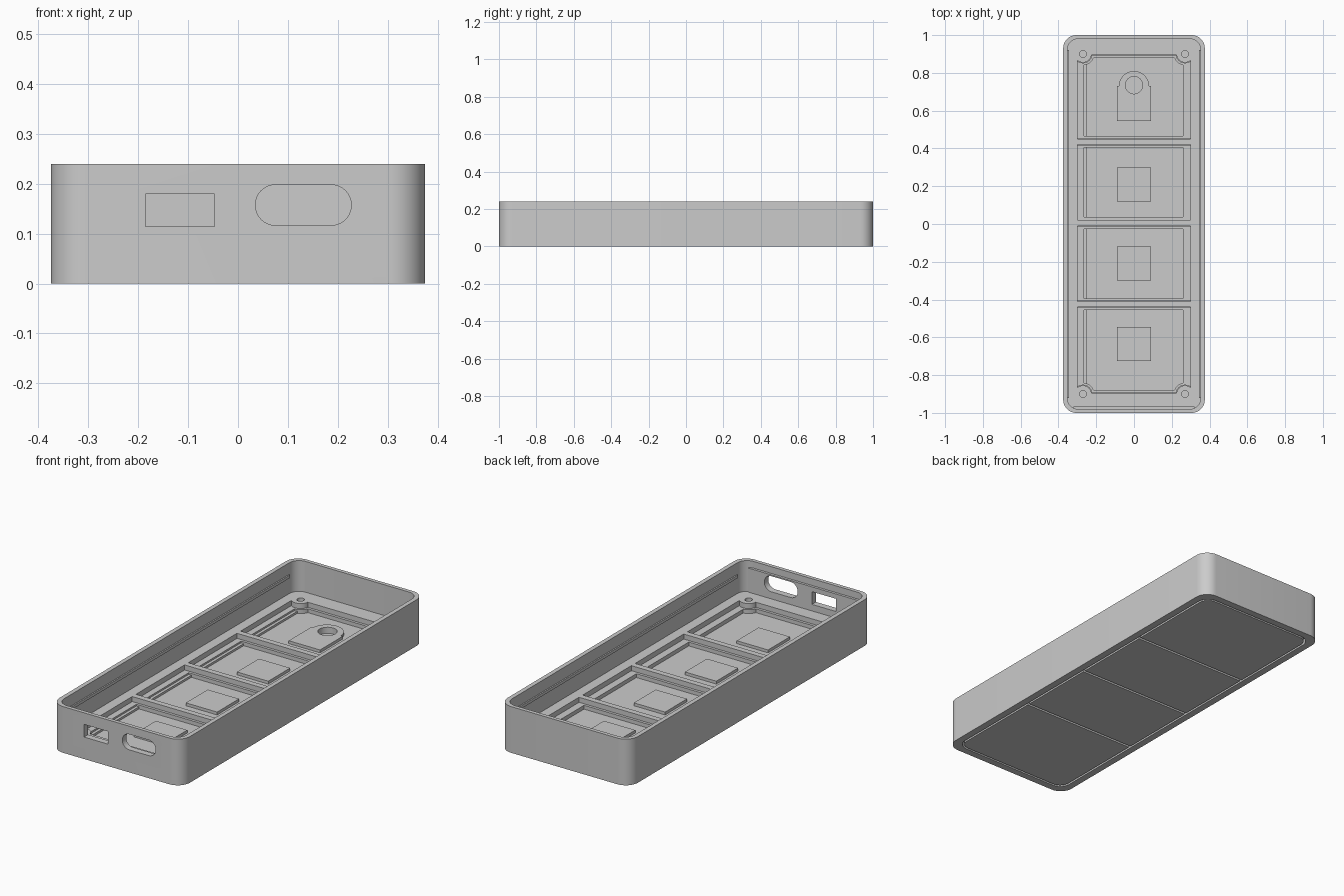
import bpy, bmesh
from math import pi, sin, cos

if "Cube" in bpy.data.objects:
    bpy.data.objects.remove(bpy.data.objects["Cube"])

grey = bpy.data.materials.new("plain_grey")
grey.use_nodes = True
colour = (0.6, 0.6, 0.6, 1)
grey.diffuse_color = colour
grey.node_tree.nodes["Principled BSDF"].inputs["Base Color"].default_value = colour


def arc(cx, cy, r, a0, a1, n=10):
    return [(cx + r * cos(a0 + (a1 - a0) * i / n), cy + r * sin(a0 + (a1 - a0) * i / n))
            for i in range(n + 1)]


def rounded(x0, x1, y0, y1, front=0, back=0):
    """Rectangle with its own corner radius at the front and at the back."""
    pts = []
    for x, y, sx, sy, r, a in ((x1, y1, -1, -1, back, 0), (x0, y1, 1, -1, back, pi / 2),
                               (x0, y0, 1, 1, front, pi), (x1, y0, -1, 1, front, 1.5 * pi)):
        pts += arc(x + sx * r, y + sy * r, r, a, a + pi / 2) if r else [(x, y)]
    return pts


def prism(name, pts, lo, hi, axis="z"):
    """Extrude an outline along z, or an xz outline along y."""
    place = (lambda u, v, h: (u, v, h)) if axis == "z" else (lambda u, v, h: (u, h, v))
    bm = bmesh.new()
    base = bm.faces.new([bm.verts.new(place(u, v, lo)) for u, v in pts])
    ext = bmesh.ops.extrude_face_region(bm, geom=[base])
    for v in ext["geom"]:
        if isinstance(v, bmesh.types.BMVert):
            v.co["xyz".index(axis)] = hi
    bmesh.ops.recalc_face_normals(bm, faces=bm.faces)
    mesh = bpy.data.meshes.new(name)
    bm.to_mesh(mesh)
    bm.free()
    mesh.materials.append(grey)
    obj = bpy.data.objects.new(name, mesh)
    bpy.context.collection.objects.link(obj)
    return obj


def disc(name, x, y, r, lo, hi):
    return prism(name, arc(x, y, r, 0, 2 * pi, 24)[:-1], lo, hi)


def combine(target, tools, operation="DIFFERENCE"):
    """Boolean each tool into the target, then discard the tool."""
    for tool in tools:
        mod = target.modifiers.new("cut", "BOOLEAN")
        mod.operation, mod.solver, mod.object = operation, "EXACT", tool
        bpy.context.view_layer.objects.active = target
        bpy.ops.object.modifier_apply(modifier=mod.name)
        bpy.data.objects.remove(tool)
    return target


def smooth(obj):
    bpy.ops.object.select_all(action="DESELECT")
    obj.select_set(True)
    bpy.context.view_layer.objects.active = obj
    bpy.ops.object.shade_smooth_by_angle(angle=0.5)


FLOOR, WEB, TOP = 0.08, 0.03, 0.24
cells = [(0.45, 0.895), (0.02, 0.42), (-0.41, -0.01), (-0.895, -0.44)]
screws = [(x, y) for x in (-0.27, 0.27) for y in (-0.9, 0.9)]


def cell_prism(name, x0, x1, y0, y1, lo, hi, boss):
    """Cell-shaped block, notched round the screw bosses."""
    body = prism(name, rounded(x0, x1, y0, y1), lo, hi)
    if max(abs(y0), abs(y1)) > 0.8:
        near = [(x, y) for x, y in screws if y * (y0 + y1) > 0]
        combine(body, [disc("boss_cut", x, y, boss, lo - 0.1, hi + 0.1) for x, y in near])
    return body


# Case shell: hollow top, recessed underside and four openings
case = prism("case_shell", rounded(-0.375, 0.375, -1, 1, 0.07, 0.07), 0, TOP)
combine(case, [
    prism("cavity", rounded(-0.352, 0.352, -0.98, 0.98, 0.055, 0.055), FLOOR, 0.3),
    prism("underside", rounded(-0.338, 0.338, -0.963, 0.963, 0.06, 0.06), -0.1, WEB)])
combine(case, [cell_prism("opening", -0.30, 0.30, y0, y1, 0, 0.12, 0.045) for y0, y1 in cells])
combine(case, [disc("screw_hole", x, y, 0.018, 0, 0.12) for x, y in screws])

# Thickened inner front wall
combine(case, [prism("front_pad", rounded(-0.32, 0.32, -0.99, -0.967), FLOOR - 0.02, 0.205)], "UNION")

# Front ports: a rectangle and a wide rounded slot
combine(case, [
    prism("square_port", rounded(-0.185, -0.047, 0.114, 0.18), -1.1, -0.9, "y"),
    prism("round_port", rounded(0.035, 0.227, 0.117, 0.198, 0.04, 0.04), -1.1, -0.9, "y")])
smooth(case)

# Snap ribs along the inner side walls
for name, s in (("left_rib", 1), ("right_rib", -1)):
    xs = sorted((s * 0.345, s * 0.36))
    prism(name, rounded(*xs, -0.92, 0.92), 0.165, 0.18)

# Keys: outer plate, stepped tray and plunger
splits = [0.963, 0.435, 0.005, -0.425, -0.963]
for i, (y0, y1) in enumerate(cells):
    first, last = i == 0, i == len(cells) - 1
    key = prism("key_%d" % (i + 1),
                rounded(-0.328, 0.328, splits[i + 1] + (0.01 if last else 0.006),
                        splits[i] - (0.01 if first else 0.006),
                        0.052 if last else 0, 0.052 if first else 0), 0, 0.026)
    combine(key, [cell_prism("tray", -0.298, 0.298, y0 + 0.002, y1 - 0.002, 0.02, 0.055, 0.047)],
            "UNION")
    combine(key, [
        cell_prism("pocket", -0.25, 0.26, y0 + 0.016, y1 - 0.016, 0.035, 0.1, 0.06),
        cell_prism("step", -0.265, -0.24, y0 + 0.016, y1 - 0.016, 0.046, 0.1, 0.06)])
    if first:
        # Round-headed tab with a ring hole
        tab = [(-0.09, 0.545), (0.09, 0.545), (0.09, 0.73)] + arc(0, 0.73, 0.08, 0, pi, 20) + [(-0.09, 0.73)]
        combine(key, [prism("tab", tab, 0.03, 0.05)], "UNION")
        combine(key, [disc("ring_hole", 0, 0.735, 0.046, 0.018, 0.1)])
    else:
        mid = (0.21, -0.21, -0.635)[i - 1]
        combine(key, [prism("plunger", rounded(-0.09, 0.09, mid - 0.09, mid + 0.09), 0.03, 0.05)],
                "UNION")
    smooth(key)
